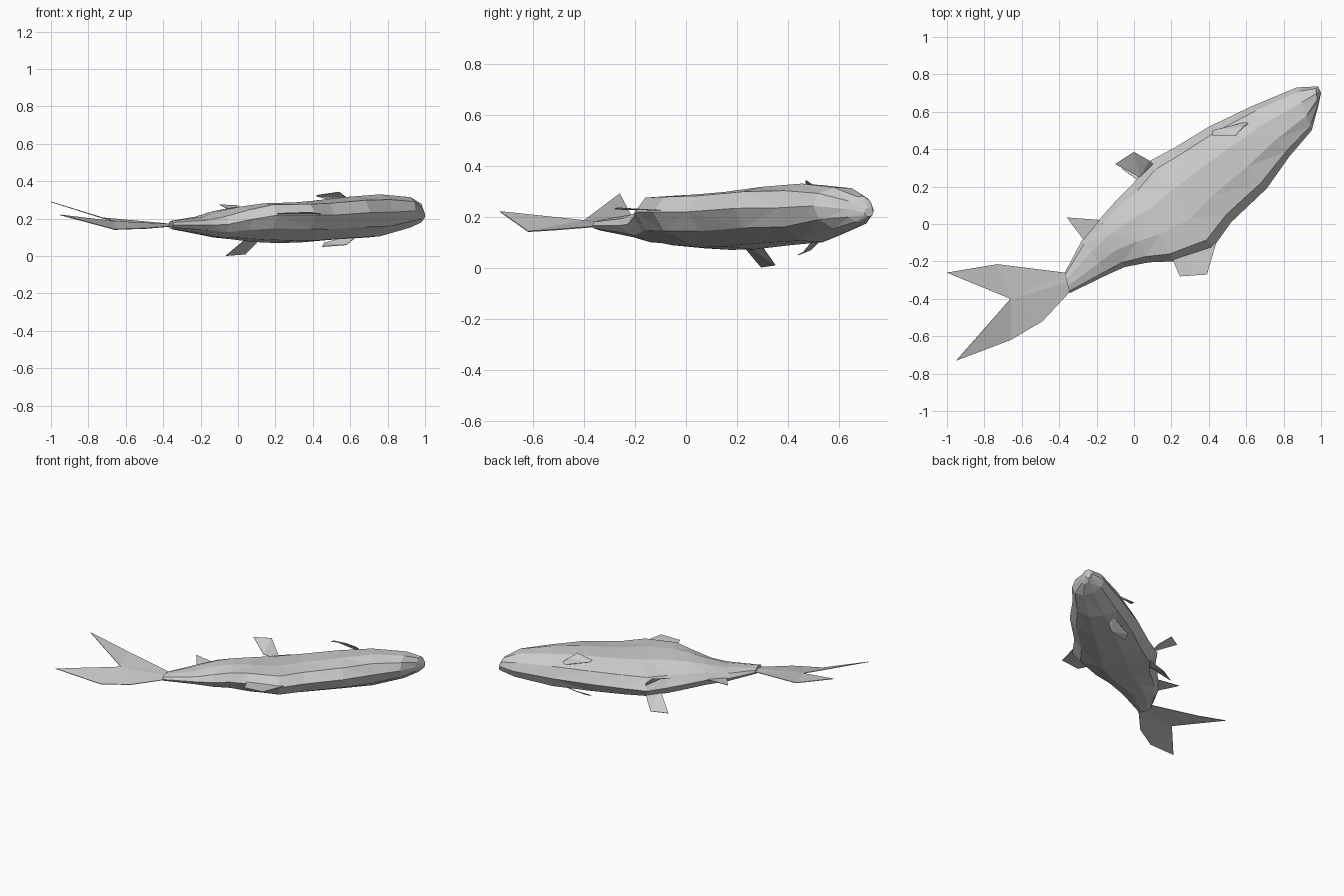
import bpy, bmesh, math

def make_object(name, verts, faces, thickness=0.0):
    me = bpy.data.meshes.new(name)
    me.from_pydata(verts, [], faces)
    bm = bmesh.new()
    bm.from_mesh(me)
    bmesh.ops.triangulate(bm, faces=bm.faces[:])
    bmesh.ops.recalc_face_normals(bm, faces=bm.faces[:])
    bm.to_mesh(me)
    bm.free()
    ob = bpy.data.objects.new(name, me)
    bpy.context.collection.objects.link(ob)
    if thickness:
        m = ob.modifiers.new("thickness", 'SOLIDIFY')
        m.thickness = thickness
        m.offset = 0
    return ob

def fin(name, pts):
    return make_object(name, pts, [tuple(range(len(pts)))], 0.003)

# Body: faceted loft; belly x,y / back x,y / bottom z / top z / lift of the back edge
stations = [
    (0.985, 0.735, 1.0, 0.70, 0.20, 0.235, 0.0),
    (0.97, 0.735, 0.985, 0.63, 0.18, 0.28, 0.0),
    (0.87, 0.73, 0.95, 0.50, 0.15, 0.315, 0.02),
    (0.63, 0.63, 0.83, 0.36, 0.10, 0.33, 0.04),
    (0.40, 0.52, 0.71, 0.19, 0.088, 0.318, 0.06),
    (0.22, 0.41, 0.52, 0.01, 0.072, 0.297, 0.07),
    (0.08, 0.335, 0.42, -0.13, 0.070, 0.287, 0.08),
    (0.0, 0.22, 0.21, -0.20, 0.076, 0.282, 0.08),
    (-0.10, 0.12, 0.08, -0.205, 0.09, 0.265, 0.04),
    (-0.18, 0.03, -0.05, -0.23, 0.10, 0.24, 0.0),
    (-0.28, -0.09, -0.14, -0.27, 0.12, 0.21, 0.0),
    (-0.37, -0.26, -0.345, -0.37, 0.145, 0.188, 0.0),
]
N = 10
verts, faces = [], []
for ax, ay, bx, by, lo, hi, lift in stations:
    for k in range(N):
        a = 2 * math.pi * k / N
        c, s = math.cos(a), math.sin(a)
        s /= math.sin(0.4 * math.pi)
        # skew the section: back edge higher, belly edge lower
        z = (lo + hi) / 2 + (hi - lo) / 2 * s - lift / 2 * c
        t = 0.5 - 0.5 * c
        verts.append((ax + (bx - ax) * t, ay + (by - ay) * t, min(max(z, lo), hi)))
for i in range(len(stations) - 1):
    for k in range(N):
        j = (k + 1) % N
        faces.append((i * N + k, i * N + j, (i + 1) * N + j, (i + 1) * N + k))
faces.append(tuple(range(N)))
faces.append(tuple(range((len(stations) - 1) * N, len(stations) * N)))
make_object("body", verts, faces)

# Forked tail with two upswept lobes
tail = [(-0.32, -0.30, 0.168), (-0.37, -0.26, 0.172), (-0.73, -0.215, 0.205),
        (-1.0, -0.26, 0.29), (-0.66, -0.40, 0.185), (-0.95, -0.73, 0.22),
        (-0.66, -0.62, 0.142), (-0.49, -0.52, 0.148), (-0.35, -0.37, 0.16)]
make_object("tail_fin", tail, [(0, 1, 4), (1, 2, 4), (2, 3, 4), (0, 4, 8),
                               (4, 7, 8), (4, 6, 7), (4, 5, 6)], 0.004)

# Fins on the back and belly edges
fin("dorsal_fin", [(0.19, -0.15, 0.225), (0.245, -0.28, 0.23),
                   (0.39, -0.27, 0.235), (0.44, -0.10, 0.225)])
fin("anal_fin", [(-0.16, 0.02, 0.172), (-0.36, 0.035, 0.185), (-0.25, -0.11, 0.165)])

# Paired fins, one on each flank
fin("upper_pelvic_fin", [(0.10, 0.32, 0.17), (0.08, 0.34, 0.20), (0.0, 0.385, 0.27),
                         (-0.10, 0.32, 0.275), (0.03, 0.25, 0.21)])
fin("lower_pelvic_fin", [(0.15, 0.27, 0.125), (0.04, 0.35, 0.01),
                         (-0.065, 0.295, 0.002), (0.07, 0.20, 0.115)])
fin("upper_pectoral_fin", [(0.64, 0.555, 0.26), (0.42, 0.50, 0.32),
                           (0.42, 0.47, 0.325), (0.54, 0.47, 0.343), (0.585, 0.52, 0.31)])
fin("lower_pectoral_fin", [(0.64, 0.54, 0.12), (0.46, 0.49, 0.07),
                           (0.45, 0.44, 0.05), (0.58, 0.46, 0.06), (0.64, 0.50, 0.11)])
